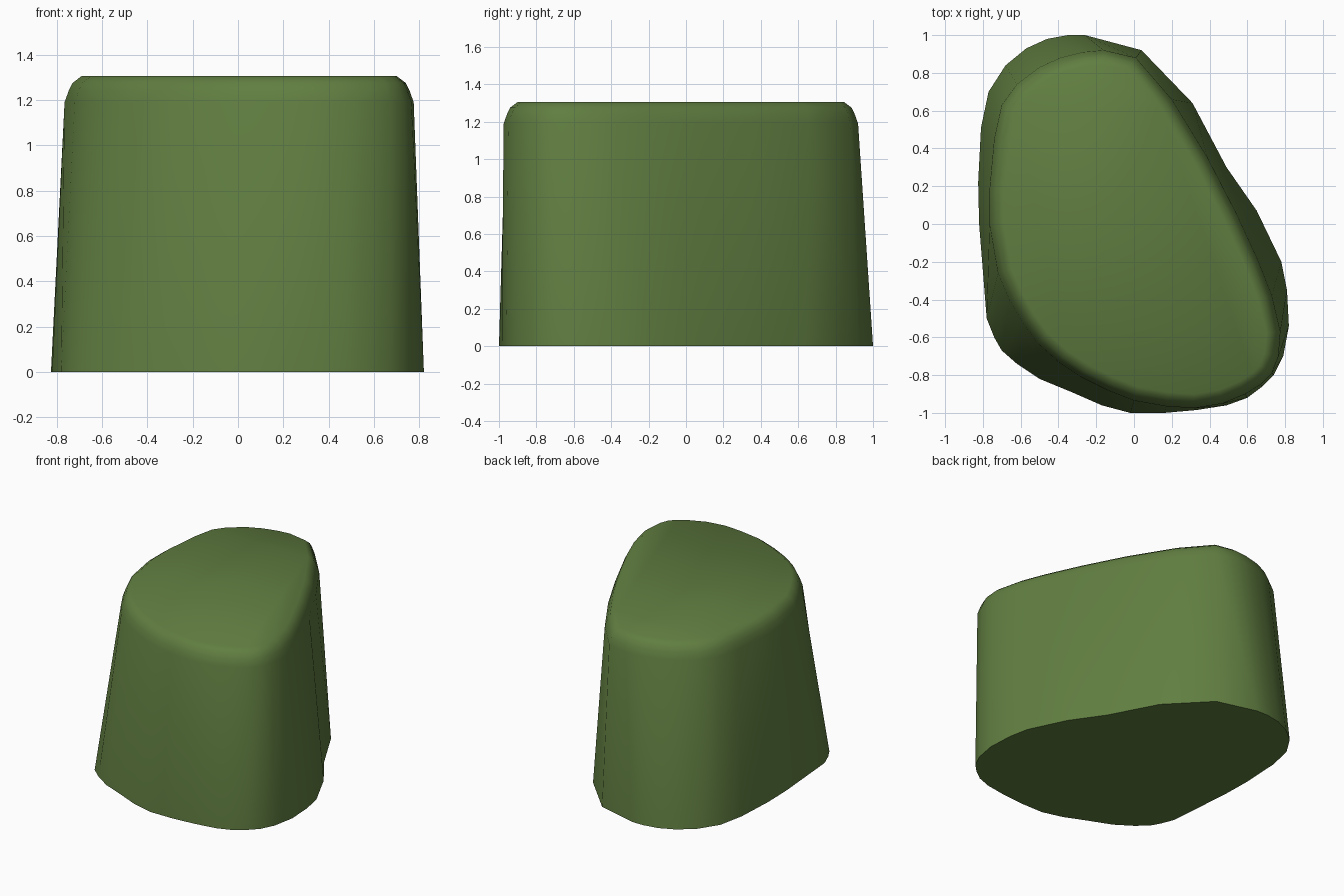
import bpy, bmesh, math
from mathutils import Vector

if "Cube" in bpy.data.objects:
    bpy.data.objects.remove(bpy.data.objects["Cube"])

# Matched outlines, clockwise from the back: foot x, y and shoulder x, y
OUTLINE = [
    (-.26, 1.0, -.16, .92), (.04, .92, .01, .88), (.31, .64, .20, .66),
    (.49, .30, .39, .35), (.65, .07, .54, .06), (.78, -.20, .66, -.20),
    (.81, -.35, .73, -.38), (.82, -.54, .775, -.57), (.79, -.70, .765, -.70),
    (.74, -.80, .73, -.79), (.68, -.86, .67, -.85), (.60, -.92, .59, -.90),
    (.49, -.96, .47, -.95), (.33, -.985, .32, -.975), (.16, -1.0, .17, -.965),
    (-.02, -1.0, .0, -.935), (-.17, -.96, -.14, -.88), (-.33, -.89, -.28, -.81),
    (-.50, -.82, -.40, -.73), (-.62, -.74, -.51, -.63), (-.70, -.67, -.59, -.52),
    (-.74, -.60, -.66, -.40), (-.78, -.50, -.72, -.26), (-.82, 0, -.765, .0),
    (-.825, .22, -.765, .18), (-.81, .51, -.74, .45), (-.77, .70, -.70, .63),
    (-.68, .84, -.62, .74), (-.57, .93, -.50, .83), (-.46, .98, -.39, .88),
    (-.35, 1.0, -.27, .91),
]
foot = [Vector(p[:2]) for p in OUTLINE]
shoulder = [Vector(p[2:]) for p in OUTLINE]


def inset(loop, d):
    """Move a clockwise outline inward by d."""
    out = []
    for i, p in enumerate(loop):
        t = (loop[(i + 1) % len(loop)] - loop[i - 1]).normalized()
        out.append(p + Vector((t.y, -t.x)) * d)
    return out


# Tapered block with a rounded upper rim
bm = bmesh.new()
rings = [(foot, 0), (shoulder, 1.19), (inset(shoulder, .018), 1.24),
         (inset(shoulder, .035), 1.275), (inset(shoulder, .075), 1.305)]
loops = [[bm.verts.new((p.x, p.y, z)) for p in ring] for ring, z in rings]
n = len(OUTLINE)
for a, b in zip(loops, loops[1:]):
    for i in range(n):
        j = (i + 1) % n
        bm.faces.new((a[i], b[i], b[j], a[j]))
bm.faces.new(loops[0])
bm.faces.new(loops[-1])
bmesh.ops.recalc_face_normals(bm, faces=bm.faces)
mesh = bpy.data.meshes.new("rounded_block")
bm.to_mesh(mesh)
bm.free()
block = bpy.data.objects.new("rounded_block", mesh)
bpy.context.collection.objects.link(block)

# Leaf green
green = bpy.data.materials.new("leaf_green")
green.diffuse_color = (0.12, 0.21, 0.053, 1)
green.use_nodes = True
green.node_tree.nodes["Principled BSDF"].inputs["Base Color"].default_value = green.diffuse_color
mesh.materials.append(green)

bpy.context.view_layer.objects.active = block
block.select_set(True)
bpy.ops.object.shade_smooth_by_angle(angle=math.radians(50))
